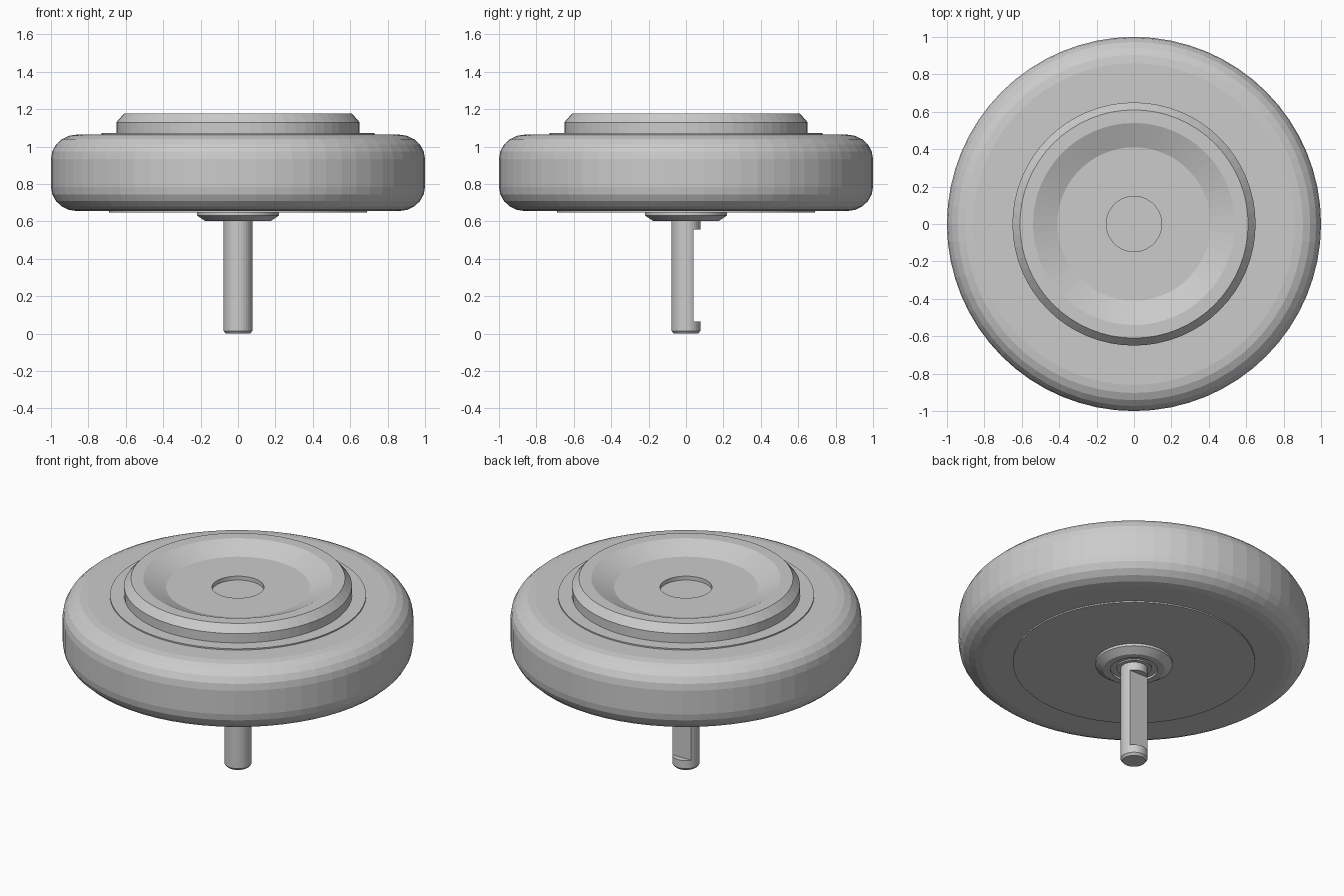
import bpy, bmesh, math

if "Cube" in bpy.data.objects:
    bpy.data.objects.remove(bpy.data.objects["Cube"])


def lathe(name, profile, segments, closed=False):
    """Spin (radius, z) points round the z axis; open profiles get end caps."""
    bm = bmesh.new()
    rings = []
    for r, z in profile:
        ring = []
        for i in range(segments):
            a = 2 * math.pi * i / segments
            ring.append(bm.verts.new((r * math.cos(a), r * math.sin(a), z)))
        rings.append(ring)
    pairs = list(zip(rings, rings[1:]))
    if closed:
        pairs.append((rings[-1], rings[0]))
    for lo, hi in pairs:
        for i in range(segments):
            j = (i + 1) % segments
            bm.faces.new((lo[i], lo[j], hi[j], hi[i]))
    if not closed:
        bm.faces.new(rings[0][::-1])
        bm.faces.new(rings[-1])
    bmesh.ops.recalc_face_normals(bm, faces=bm.faces)
    mesh = bpy.data.meshes.new(name)
    bm.to_mesh(mesh)
    bm.free()
    obj = bpy.data.objects.new(name, mesh)
    bpy.context.collection.objects.link(obj)
    return obj


def corner(cx, cz, rx, rz, start, steps=5):
    """Quarter-ellipse of profile points."""
    return [(cx + rx * math.cos(math.radians(start + 90 * k / steps)),
             cz + rz * math.sin(math.radians(start + 90 * k / steps)))
            for k in range(steps + 1)]


# Tyre with rounded shoulders
tyre_profile = ([(0.68, 0.655)]
                + corner(0.86, 0.785, 0.14, 0.13, -90)
                + corner(0.86, 0.934, 0.14, 0.13, 0)
                + [(0.68, 1.064)])
lathe("tyre", tyre_profile, 64, closed=True)

# Hub: bottom boss, thin flanges, raised cap with dished face and centre recess
lathe("hub", [
    (0.10, 0.615), (0.135, 0.615), (0.135, 0.602), (0.175, 0.602),
    (0.22, 0.632), (0.22, 0.647),
    (0.69, 0.647), (0.69, 0.86), (0.73, 1.06), (0.73, 1.072),
    (0.65, 1.072), (0.65, 1.13), (0.61, 1.176), (0.54, 1.176),
    (0.41, 1.12), (0.148, 1.12), (0.148, 1.095),
], 64)

# Axle with chamfered tip and collar where it enters the hub
axle = lathe("axle", [(0.065, 0.0), (0.077, 0.014), (0.077, 0.64)], 32)
lathe("axle_collar", [(0.10, 0.607), (0.10, 0.64)], 32)

# Flat milled into the back of the axle
bpy.ops.mesh.primitive_cube_add(size=1, location=(0, 0.141, 0.31))
cutter = bpy.context.object
cutter.name = "axle_flat_cutter"
cutter.scale = (0.3, 0.2, 0.492)
cutter.hide_render = True
cutter.display_type = 'WIRE'
cut = axle.modifiers.new("flat", 'BOOLEAN')
cut.operation = 'DIFFERENCE'
cut.solver = 'EXACT'
cut.object = cutter
